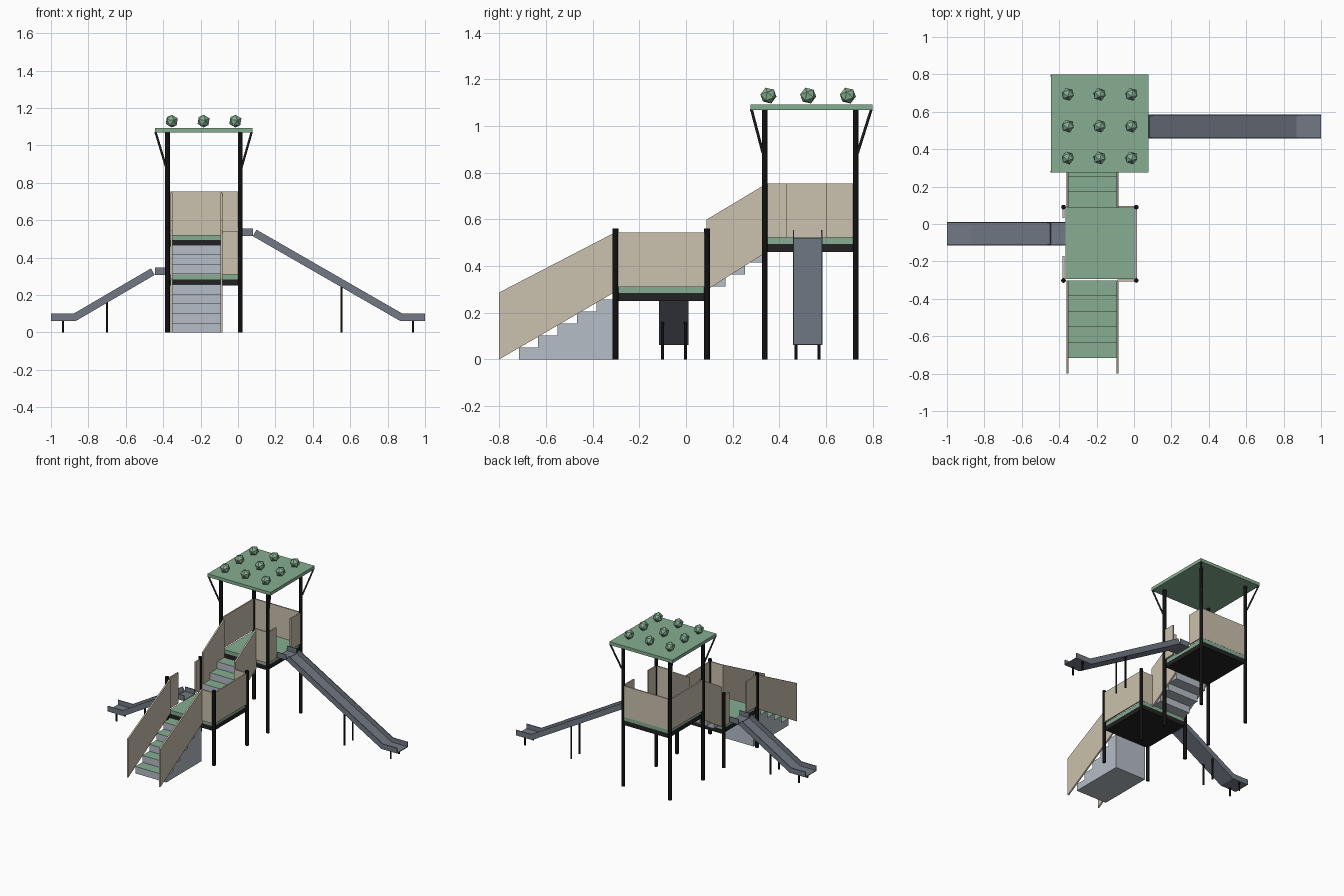
import bpy, bmesh, math
from mathutils import Vector, Matrix

if "Cube" in bpy.data.objects:
    bpy.data.objects.remove(bpy.data.objects["Cube"])


def material(name, r, g, b):
    m = bpy.data.materials.new(name)
    lin = [(c / 255 / 12.92) if c < 11 else ((c / 255 + 0.055) / 1.055) ** 2.4 for c in (r, g, b)]
    m.diffuse_color = (*lin, 1)
    m.use_nodes = True
    m.node_tree.nodes["Principled BSDF"].inputs["Base Color"].default_value = m.diffuse_color
    return m


GREEN = material("sage green", 134, 174, 145)
BEIGE = material("beige panel", 203, 193, 173)
STEP = material("pale blue grey", 181, 189, 199)
SLIDE = material("slate grey", 114, 121, 133)
BLACK = material("post black", 17, 17, 18)
DECK = material("deck charcoal", 34, 34, 34)
BRACE = material("brace grey", 60, 61, 63)


def finish(name, bm, *mats):
    bmesh.ops.recalc_face_normals(bm, faces=bm.faces)
    me = bpy.data.meshes.new(name)
    bm.to_mesh(me)
    bm.free()
    for m in mats:
        me.materials.append(m)
    ob = bpy.data.objects.new(name, me)
    bpy.context.collection.objects.link(ob)
    return ob


def box(name, x, y, z, mat):
    """Box from (min, max) pairs."""
    bm = bmesh.new()
    size = [b - a for a, b in (x, y, z)]
    mid = [(a + b) / 2 for a, b in (x, y, z)]
    bmesh.ops.create_cube(bm, size=1, matrix=Matrix.Translation(mid) @ Matrix.Diagonal((*size, 1)))
    return finish(name, bm, mat)


def rod(name, a, b, r, mat, sides=12):
    a, b = Vector(a), Vector(b)
    d = b - a
    rot = d.to_track_quat('Z', 'Y').to_matrix().to_4x4()
    bm = bmesh.new()
    bmesh.ops.create_cone(bm, cap_ends=True, segments=sides, radius1=r, radius2=r,
                          depth=d.length, matrix=Matrix.Translation((a + b) / 2) @ rot)
    ob = finish(name, bm, mat)
    for f in ob.data.polygons:
        f.use_smooth = len(f.vertices) == 4
    ob.data.set_sharp_from_angle(angle=math.radians(40))
    return ob


def prism(name, pts, x0, x1, *mats):
    """Extrude a (y, z) outline between two x values."""
    bm = bmesh.new()
    f = bm.faces.new([bm.verts.new((x0, y, z)) for y, z in pts])
    ext = bmesh.ops.extrude_face_region(bm, geom=[f])
    bmesh.ops.translate(bm, vec=(x1 - x0, 0, 0),
                        verts=[v for v in ext["geom"] if isinstance(v, bmesh.types.BMVert)])
    return finish(name, bm, *mats)


XL, XR = -0.377, 0.012                      # post lines
LOW_Y, HIGH_Y = (-0.302, 0.090), (0.337, 0.727)
LOW_Z, HIGH_Z = 0.311, 0.522                # deck heights
RISE, GO = 0.0515, 0.083
T = 0.005                                   # half panel thickness

# Posts and decks of both towers
for tag, ys, deck, top in (("lower", LOW_Y, LOW_Z, 0.56), ("upper", HIGH_Y, HIGH_Z, 1.07)):
    for x in (XL, XR):
        for y in ys:
            rod(tag + "_post", (x, y, 0), (x, y, top), 0.0125, BLACK)
    dx, dy = (XL + 0.011, XR - 0.009), (ys[0] + 0.008, ys[1] + 0.004)
    box(tag + "_deck_top", dx, dy, (deck - 0.027, deck), GREEN)
    box(tag + "_deck_base", dx, dy, (deck - 0.061, deck - 0.027), DECK)

# Guard panels
SX0, SX1 = -0.350, -0.094                   # stair width
for tag, ys, deck in (("lower", LOW_Y, LOW_Z), ("upper", HIGH_Y, HIGH_Z)):
    z = (deck, deck + 0.232)
    box(tag + "_front_panel", (SX1 + 0.005, XR), (ys[0] - T, ys[0] + T), z, BEIGE)
    if tag == "lower":
        box("lower_rear_panel", (SX1 + 0.005, XR), (ys[1] - T, ys[1] + T), z, BEIGE)
        full, split, gap = XR, XL, (-0.172, 0.033)
    else:
        box("upper_rear_panel", (XL, XR), (ys[1] - T, ys[1] + T), z, BEIGE)
        full, split, gap = XL, XR, (0.432, 0.602)
    box(tag + "_side_panel", (full - T, full + T), ys, z, BEIGE)
    box(tag + "_slide_panel_front", (split - T, split + T), (ys[0], gap[0]), z, BEIGE)
    box(tag + "_slide_panel_rear", (split - T, split + T), (gap[1], ys[1]), z, BEIGE)


def stairs(name, y0, z0, count, solid):
    y1 = y0 + GO * count
    pts = []
    for i in range(count):
        pts += [(y0 + GO * i, z0 + RISE * (i + k)) for k in ((0, 1) if i == 0 else (1,))]
        pts.append((y0 + GO * (i + 1), z0 + RISE * (i + 1)))
        if i < count - 1:
            continue
    if solid:
        pts.append((y1, z0))
    else:                                   # stepped underside
        for i in range(count - 1, -1, -1):
            pts.append((y0 + GO * (i + 1) - 0.001, z0 + RISE * i))
            if i:
                pts.append((y0 + GO * i - 0.001, z0 + RISE * i))
    ob = prism(name, pts, SX0, SX1, STEP, GREEN)
    for f in ob.data.polygons:              # green treads
        f.material_index = int(f.normal.z > 0.9)


stairs("lower_stairs", -0.716, 0, 5, True)
stairs("upper_stairs", 0.087, LOW_Z + 0.002, 3, False)

# Sloped stair side panels
for x in (SX0 - 0.011, SX1):
    prism("lower_stair_panel", [(-0.80, 0), (-0.302, 0.29), (-0.302, 0.545), (-0.80, 0.287)],
          x, x + 0.011, BEIGE)
    prism("upper_stair_panel", [(0.087, 0.296), (0.337, 0.455), (0.337, 0.748), (0.087, 0.598)],
          x, x + 0.011, BEIGE)

# Roof with corner braces and faceted knobs
RX, RY, RH = -0.184, 0.537, 0.261
box("roof", (RX - RH, RX + RH), (RY - RH, RY + RH), (1.068, 1.092), GREEN)
for sx, px in ((-1, XL), (1, XR)):
    for sy, py in ((-1, HIGH_Y[0]), (1, HIGH_Y[1])):
        rod("roof_brace", (px + sx * 0.008, py + sy * 0.008, 0.885),
            (RX + sx * (RH - 0.004), RY + sy * (RH - 0.004), 1.072), 0.006, BRACE, 8)
for i in (-1, 0, 1):
    for j in (-1, 0, 1):
        bm = bmesh.new()
        bmesh.ops.create_icosphere(bm, subdivisions=1, radius=0.036, matrix=Matrix.Translation(
            (RX + i * 0.17, 0.523 + j * 0.17, 1.13)) @ Matrix.Rotation(math.radians(20), 4, 'X'))
        finish("roof_knob", bm, GREEN)


def channel(name, a, b, y, half=0.0635, h=0.04, t=0.006):
    """Open trough from a to b, given as (x, z) of its underside."""
    a, b = Vector((a[0], y, a[1])), Vector((b[0], y, b[1]))
    d = (b - a).normalized()
    up = Vector((-d.z, 0, d.x))
    if up.z < 0:
        up.negate()
    prof = [(-half, 0), (half, 0), (half, h), (half - t, h), (half - t, t),
            (t - half, t), (t - half, h), (-half, h)]
    bm = bmesh.new()
    f = bm.faces.new([bm.verts.new(a + Vector((0, u, 0)) + up * v) for u, v in prof])
    ext = bmesh.ops.extrude_face_region(bm, geom=[f])
    bmesh.ops.translate(bm, vec=b - a, verts=[v for v in ext["geom"] if isinstance(v, bmesh.types.BMVert)])
    finish(name, bm, SLIDE)


# Slides: landing, chute, run-out and legs
for tag, s, y, x0, x1, z, leg in (("upper", 1, 0.521, 0.003, 0.079, 0.515, (0.553, 0.245)),
                                  ("lower", -1, -0.052, 0.366, 0.445, 0.308, (0.700, 0.160))):
    channel(tag + "_slide_landing", (s * x0, z), (s * x1, z), y)
    channel(tag + "_slide_chute", (s * x1, z), (s * 0.868, 0.061), y)
    channel(tag + "_slide_runout", (s * 0.868, 0.061), (s * 1.0, 0.061), y)
    for x, top in (leg, (0.936, 0.064)):
        for off in (-0.049, 0.049):
            rod(tag + "_slide_leg", (s * x, y + off, 0), (s * x, y + off, top), 0.0065, BLACK, 10)
